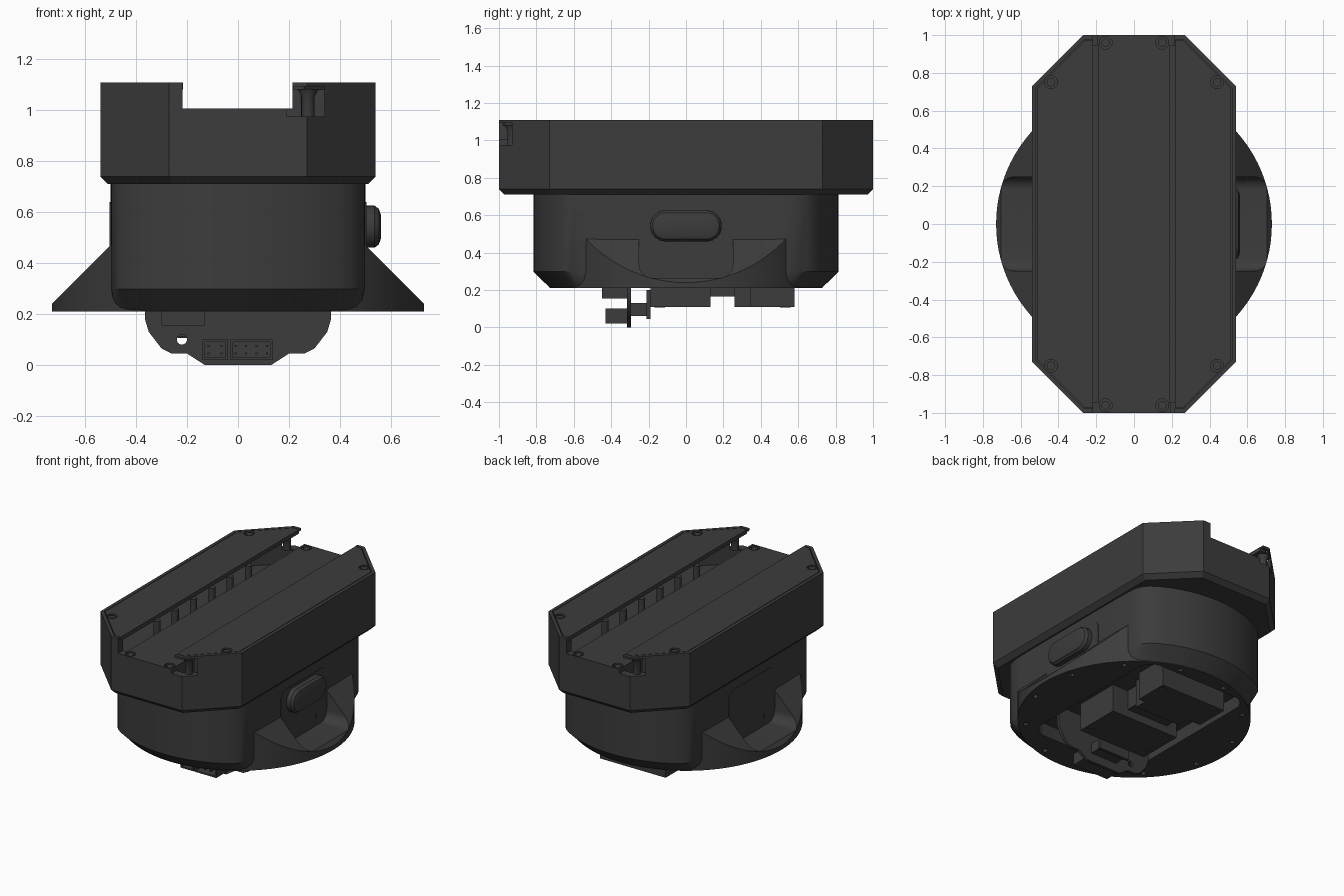
import bpy, bmesh, math
from mathutils import Vector

if "Cube" in bpy.data.objects:
    bpy.data.objects.remove(bpy.data.objects["Cube"])

mat = bpy.data.materials.new("charcoal")
mat.diffuse_color = (0.045, 0.045, 0.045, 1)
mat.use_nodes = True
mat.node_tree.nodes["Principled BSDF"].inputs["Base Color"].default_value = mat.diffuse_color


def add(name, bm, smooth=True):
    bmesh.ops.recalc_face_normals(bm, faces=bm.faces)
    me = bpy.data.meshes.new(name)
    bm.to_mesh(me)
    bm.free()
    ob = bpy.data.objects.new(name, me)
    bpy.context.collection.objects.link(ob)
    me.materials.append(mat)
    return ob


def loft(name, rings):
    """Closed solid through stacked rings of equal point count."""
    bm = bmesh.new()
    vs = [[bm.verts.new(p) for p in ring] for ring in rings]
    n = len(vs[0])
    for a, b in zip(vs, vs[1:]):
        for i in range(n):
            bm.faces.new((a[i], a[(i + 1) % n], b[(i + 1) % n], b[i]))
    bm.faces.new(vs[0][::-1])
    bm.faces.new(vs[-1])
    return add(name, bm)


def prism(name, pts, lo, hi, axis="z"):
    put = {"z": lambda u, v, w: (u, v, w), "x": lambda u, v, w: (w, u, v),
           "y": lambda u, v, w: (u, w, v)}[axis]
    return loft(name, [[put(u, v, w) for u, v in pts] for w in (lo, hi)])


def box(name, x0, x1, y0, y1, z0, z1):
    return prism(name, [(x0, y0), (x1, y0), (x1, y1), (x0, y1)], z0, z1)


def circle(u, v, r, n=20):
    return [(u + r * math.cos(2 * math.pi * i / n), v + r * math.sin(2 * math.pi * i / n))
            for i in range(n)]


def rounded(u0, u1, v0, v1, r, n=8):
    pts = []
    for q, (u, v) in enumerate([(u1 - r, v1 - r), (u0 + r, v1 - r), (u0 + r, v0 + r), (u1 - r, v0 + r)]):
        for i in range(n + 1):
            a = math.pi / 2 * (q + i / n)
            pts.append((u + r * math.cos(a), v + r * math.sin(a)))
    return pts


def octagon(d=0.0):
    """Upper housing outline, inset by d."""
    w, l, c = 0.54 - d, 1.0 - d, 0.27 - d * 0.586
    return [(w, -l + c), (w, l - c), (w - c, l), (-w + c, l),
            (-w, l - c), (-w, -l + c), (-w + c, -l), (w - c, -l)]


def side_outline(s, inner, d):
    """Half-octagon on side s, from x = inner to the outline inset by d."""
    o = octagon(d)
    half = [(inner, -1 + d), o[7], o[0], o[1], o[2], (inner, 1 - d)]
    return [(s * x, y) for x, y in half]


def boolean(target, tool, op="DIFFERENCE"):
    m = target.modifiers.new("bool", "BOOLEAN")
    m.operation, m.object, m.solver = op, tool, "EXACT"
    bpy.context.view_layer.objects.active = target
    bpy.ops.object.modifier_apply(modifier=m.name)
    bpy.data.objects.remove(tool)


# Upper housing with chamfered lower edge
upper = loft("upper_housing", [[(x, y, z) for x, y in octagon(d)]
                               for d, z in ((0.03, 0.71), (0, 0.74), (0, 1.108))])
boolean(upper, box("cut", -0.218, 0.214, -1.1, 1.1, 1.005, 1.2))
for s in (-1, 1):
    boolean(upper, prism("cut", side_outline(s, 0.2, 0.022), 1.08, 1.2))
    boolean(upper, prism("cut", side_outline(s, 0.19, 0.055), 0.88, 1.1))
    # open notch at one end of each side, turned 180 degrees
    xs, ys = sorted((s * 0.192, s * 0.34)), sorted((-s * 0.9, -s * 1.1))
    boolean(upper, box("cut", *xs, *ys, 0.975, 1.092))

# Side covers, screws and posts inside the side cavities
for s in (-1, 1):
    cover = prism("side_cover", side_outline(s, 0.216, 0.026), 1.08, 1.108)
    for e in (-1, 1):
        for ob, x, y, z in ((cover, 0.44 * s, 0.75 * e, 1.108), (upper, 0.15 * s, 0.96 * e, 1.005)):
            boolean(ob, prism("cut", circle(x, y, 0.034), z - 0.014, z + 0.1))
            prism("screw_head", circle(x, y, 0.022), z - 0.016, z - 0.004)
    for i in range(6):
        prism("cavity_post", circle(s * 0.27, -0.5 + i * 0.2, 0.022), 0.88, 1.03)
    loft("cover_boss", [[(x, y, z) for x, y in circle(s * 0.275, -s * 0.93, r)]
                        for z, r in ((0.975, 0.025), (1.05, 0.025), (1.082, 0.04))])


# Lower body: round drum with flattened sides and conical lower edge
def drum(r, z, n=96):
    pts = []
    for i in range(n):
        a = 2 * math.pi * i / n
        x = r * math.cos(a)
        pts.append((x / (1 + abs(x / 0.5) ** 12) ** (1 / 12), r * math.sin(a), z))
    return pts


lower = loft("lower_body", [drum(0.728, 0.212), drum(0.815, 0.298), drum(0.815, 0.715)])

# Round base flange, sliced into sloping shoulders on both sides
bm = bmesh.new()
bmesh.ops.create_cone(bm, cap_ends=True, segments=96, radius1=0.73, radius2=0.73, depth=0.47)
bmesh.ops.translate(bm, verts=bm.verts, vec=(0, 0, 0.445))
for s in (-1, 1):
    bmesh.ops.bisect_plane(bm, geom=bm.verts[:] + bm.edges[:] + bm.faces[:],
                           plane_co=Vector((s * 0.73, 0, 0.24)), plane_no=Vector((s, 0, 1)),
                           clear_outer=True)
    bmesh.ops.holes_fill(bm, edges=[e for e in bm.edges if e.is_boundary])
boolean(lower, add("flange", bm), "UNION")

# Pockets in the shoulders, underside recess and screw holes
for s in (-1, 1):
    boolean(lower, prism("cut", rounded(-0.25, 0.25, 0.265, 0.69, 0.07), *sorted((s * 0.501, s * 0.9)), "x"))
boolean(lower, prism("cut", rounded(-0.4, 0.4, -0.52, 0.62, 0.1), 0.1, 0.3))
for i in range(12):
    a = math.pi / 6 * (i + 0.5)
    boolean(lower, prism("cut", circle(0.68 * math.cos(a), 0.68 * math.sin(a), 0.017, 12), 0.1, 0.24))

# Side panels with screws; the oblong button is on the right only
for s in (-1, 1):
    prism("side_panel", rounded(-0.25, 0.25, 0.266, 0.64, 0.06), *sorted((s * 0.49, s * 0.504)), "x")
    for y in (-0.15, 0.15):
        prism("panel_screw", circle(y, 0.34, 0.024), *sorted((s * 0.49, s * 0.508)), "x")
loft("button", [[(x, y, z) for y, z in rounded(-0.19 + d, 0.19 - d, 0.46 + d, 0.625 - d, 0.08 - d)]
                for x, d in ((0.49, 0), (0.535, 0), (0.552, 0.012), (0.56, 0.035))])

# Blocks under the base
box("front_block", -0.24, 0.28, -0.19, 0.13, 0.11, 0.31)
box("link_block", -0.16, 0.16, 0.12, 0.27, 0.165, 0.31)
box("rear_block_step", -0.15, 0.2, 0.26, 0.35, 0.11, 0.31)
box("rear_block", -0.25, 0.25, 0.345, 0.58, 0.11, 0.31)
for x, y in ((-0.2, -0.14), (0.24, -0.14), (-0.21, 0.53), (0.21, 0.53)):
    prism("block_screw", circle(x, y, 0.028), 0.106, 0.13)

# Upright circuit board with plugs and standoffs
half = [(0.13, 0.0), (0.2, 0.045), (0.26, 0.045), (0.3, 0.065), (0.35, 0.13), (0.365, 0.18), (0.365, 0.31)]
board = prism("circuit_board", half + [(-x, z) for x, z in half[::-1]], -0.315, -0.295, "y")
boolean(board, prism("cut", circle(-0.22, 0.1, 0.02), -0.5, 0, "y"))
for x0, x1, cols in ((-0.14, -0.04, 2), (-0.03, 0.135, 4)):
    plug = box("plug_socket", x0, x1, -0.43, -0.31, 0.02, 0.1)
    boolean(plug, box("cut", x0 + 0.01, x1 - 0.01, -0.5, -0.34, 0.03, 0.09))
    for c in range(cols):
        for z in (0.045, 0.075):
            x = x0 + (x1 - x0) * (c + 0.5) / cols
            box("plug_pin", x - 0.004, x + 0.004, -0.41, -0.33, z - 0.004, z + 0.004)
box("board_connector", -0.3, -0.13, -0.45, -0.31, 0.155, 0.22)
box("board_chip", -0.1, 0.1, -0.3, -0.2, 0.06, 0.13)
box("board_bracket", -0.12, 0.12, -0.21, -0.19, 0.045, 0.2)

# Shading
for ob in bpy.context.scene.objects:
    ob.select_set(True)
bpy.context.view_layer.objects.active = upper
bpy.ops.object.shade_smooth_by_angle(angle=math.radians(30))
